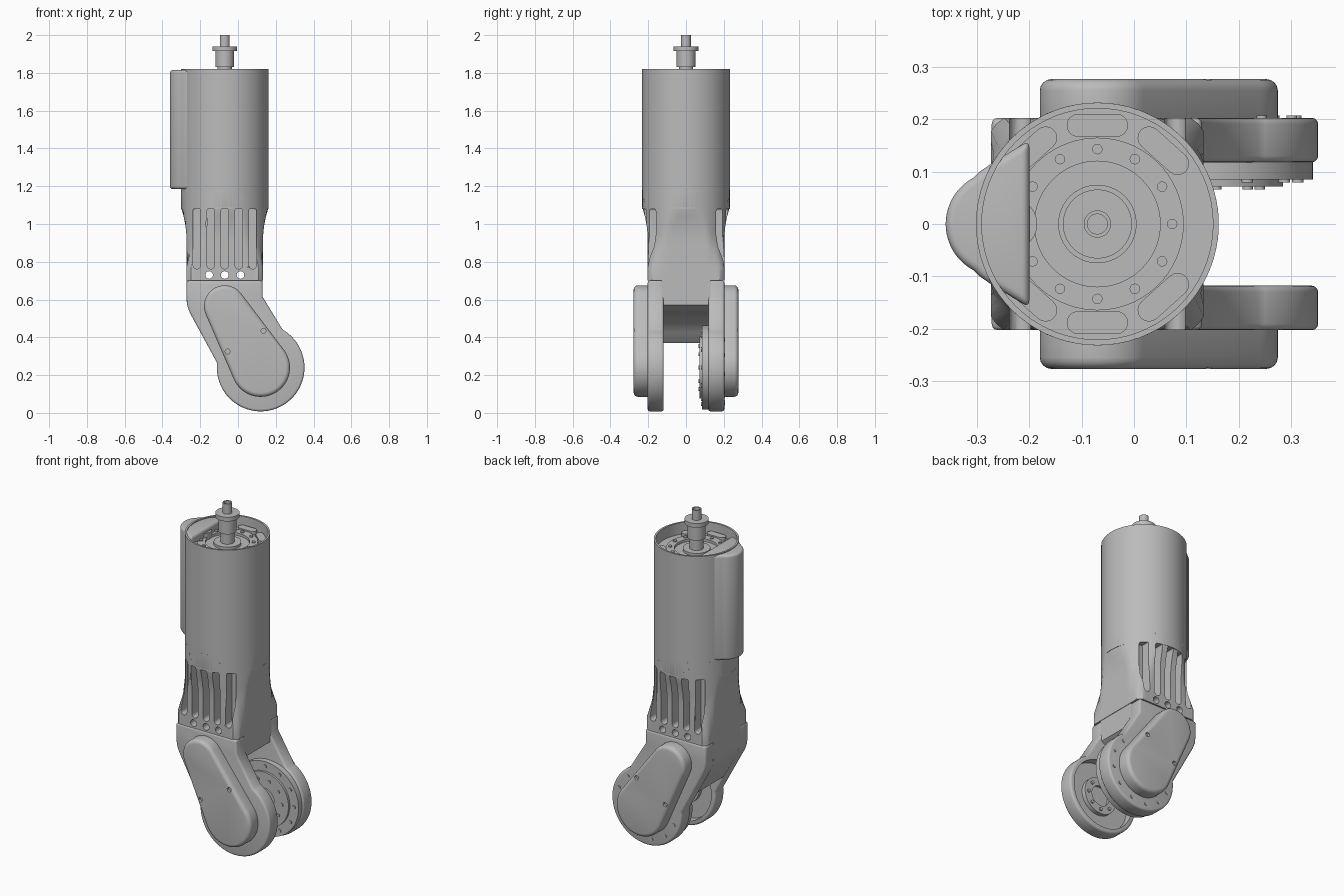
import bpy, bmesh
from math import sin, cos, pi, acos, atan2, hypot, radians

if "Cube" in bpy.data.objects:
    bpy.data.objects.remove(bpy.data.objects["Cube"], do_unlink=True)

grey = bpy.data.materials.new("machined grey")
grey.use_nodes = True
COLOUR = (0.5, 0.5, 0.5, 1)
grey.diffuse_color = COLOUR
grey.node_tree.nodes["Principled BSDF"].inputs["Base Color"].default_value = COLOUR

CX = -0.07                  # axis of the upper tube
JOINT = (0.12, 0.24)        # axis of the lower joint
PIVOT = (CX, 0.565)         # upper end of the side covers


def finish(name, bm):
    bmesh.ops.recalc_face_normals(bm, faces=bm.faces)
    mesh = bpy.data.meshes.new(name)
    bm.to_mesh(mesh)
    bm.free()
    mesh.materials.append(grey)
    obj = bpy.data.objects.new(name, mesh)
    bpy.context.collection.objects.link(obj)
    return obj


def activate(obj):
    bpy.ops.object.select_all(action='DESELECT')
    obj.select_set(True)
    bpy.context.view_layer.objects.active = obj


def modify(obj, kind, **settings):
    activate(obj)
    mod = obj.modifiers.new(kind.title(), kind)
    for key, value in settings.items():
        setattr(mod, key, value)
    bpy.ops.object.modifier_apply(modifier=mod.name)


def add_prism(bm, pts, d0, d1, axis='y'):
    place = (lambda u, v, d: (u, d, v)) if axis == 'y' else (lambda u, v, d: (u, v, d))
    low = [bm.verts.new(place(u, v, d0)) for u, v in pts]
    high = [bm.verts.new(place(u, v, d1)) for u, v in pts]
    bm.faces.new(low)
    bm.faces.new(high)
    for i in range(len(pts)):
        j = (i + 1) % len(pts)
        bm.faces.new((low[i], low[j], high[j], high[i]))


def prisms(name, outlines, d0, d1, axis='y', bevel=0):
    bm = bmesh.new()
    for pts in outlines:
        add_prism(bm, pts, d0, d1, axis)
    obj = finish(name, bm)
    if bevel:
        modify(obj, 'BEVEL', width=bevel, segments=4, limit_method='ANGLE', angle_limit=radians(50))
    return obj


def cut(obj, cutter):
    modify(obj, 'BOOLEAN', operation='DIFFERENCE', solver='EXACT', object=cutter)
    bpy.data.objects.remove(cutter, do_unlink=True)


def arc(c, r, a0, a1, n):
    return [(c[0] + r * cos(radians(a0 + (a1 - a0) * i / n)),
             c[1] + r * sin(radians(a0 + (a1 - a0) * i / n))) for i in range(n + 1)]


def circle(c, r, n=24):
    return arc(c, r, 0, 360, n)[:-1]


def ring(c, radius, r, angles):
    return [circle((c[0] + radius * cos(radians(a)), c[1] + radius * sin(radians(a))), r, 12)
            for a in angles]


def capsule(a, ra, b, rb, n=20):
    phi = math_deg(atan2(b[1] - a[1], b[0] - a[0]))
    beta = math_deg(acos((ra - rb) / hypot(b[0] - a[0], b[1] - a[1])))
    return arc(a, ra, phi + beta, phi + 360 - beta, n) + arc(b, rb, phi - beta, phi + beta, n)


def math_deg(a):
    return a * 180 / pi


def lathe(name, profile, steps=72):
    """Closed loop or axis-to-axis profile of (radius, z) turned round the tube axis."""
    bm = bmesh.new()
    verts = [bm.verts.new((CX + r, 0, z)) for r, z in profile]
    edges = [bm.edges.new(pair) for pair in zip(verts, verts[1:])]
    bmesh.ops.spin(bm, geom=verts + edges, cent=(CX, 0, 0), axis=(0, 0, 1),
                   angle=2 * pi, steps=steps)
    bmesh.ops.remove_doubles(bm, verts=bm.verts, dist=0.0002)
    return finish(name, bm)


# Upper tube with a recessed, stepped floor
lathe("upper_tube", [(0, 1.08), (0.232, 1.08), (0.232, 1.82), (0.221, 1.82), (0.221, 1.75),
                     (0.165, 1.75), (0.165, 1.765), (0.12, 1.765), (0.12, 1.75), (0, 1.75)])

# Output shaft with flange and hollow tip
lathe("output_shaft", [(0, 1.74), (0.075, 1.74), (0.075, 1.765), (0.038, 1.765), (0.038, 1.83),
                       (0.05, 1.83), (0.05, 1.915), (0.066, 1.915), (0.066, 1.94),
                       (0.026, 1.94), (0.026, 2.0), (0.019, 2.0), (0.019, 1.95), (0, 1.95)], 40)

# Details on the tube floor
prisms("floor_screws", ring((CX, 0), 0.143, 0.01, range(0, 360, 30)), 1.76, 1.772, 'z')
prisms("sensor_can", [circle((-0.235, 0), 0.05)], 1.74, 1.79, 'z')
pads = []
for a in (48, 90, 132, 228, 270, 312):
    p, q = [arc((CX, 0), 0.192, a + d, a + d, 1)[0] for d in (-11, 11)]
    pads.append(capsule(p, 0.022, q, 0.022, 8))
prisms("floor_pads", pads, 1.74, 1.772, 'z')

# Cable cover on the tube side
half = [(-0.2, 0.16), (-0.272, 0.116), (-0.295, 0.1)] + arc((-0.26, 0), 0.1, 118, 180, 10)
outline = half + [(x, -y) for x, y in reversed(half[:-1])]
prisms("cable_cover", [outline], 1.185, 1.815, 'z', 0.015)

# Neck, blending the round tube into a square block
bm = bmesh.new()
loops = []
SECTIONS = [(0.6, 0.203, 0.272), (0.77, 0.203, 0.272), (0.88, 0.203, 0.238), (0.94, 0.203, 0.232),
            (0.99, 0.208, 0.232), (1.04, 0.218, 0.232), (1.09, 0.233, 0.232), (1.18, 0.24, 0.232)]
for z, side, radius in SECTIONS:
    loop = []
    for i in range(96):
        a = 2 * pi * i / 96
        r = min(side / max(abs(cos(a)), abs(sin(a))), radius)
        loop.append(bm.verts.new((CX + r * cos(a), r * sin(a), z)))
    loops.append(loop)
for low, high in zip(loops, loops[1:]):
    for i in range(96):
        j = (i + 1) % 96
        bm.faces.new((low[i], low[j], high[j], high[i]))
bm.faces.new(loops[0])
bm.faces.new(loops[-1])
bmesh.ops.bisect_plane(bm, geom=bm.verts[:] + bm.edges[:] + bm.faces[:], plane_co=(0, 0, 0.7),
                       plane_no=(0, 0, 1), clear_inner=True)
bmesh.ops.holes_fill(bm, edges=[e for e in bm.edges if e.is_boundary])
neck = finish("neck", bm)

# Cooling slots on both faces, and bolt holes
slots = [capsule((CX + k * 0.074, 0.782), 0.02, (CX + k * 0.074, 1.068), 0.02, 8)
         for k in range(-2, 3)]
for s in (-1, 1):
    cut(neck, prisms("slot_cutter", slots, s * 0.14, s * 0.3))
    cut(neck, prisms("bolt_cutter", ring((CX, 1.14), 0.083, 0.024, (0, 180)), s * 0.19, s * 0.3))
cut(neck, prisms("pin_cutter", [circle((CX + k * 0.083, 0.73), 0.02) for k in (-1, 0, 1)], -0.3, 0.3))
prisms("upper_bolts", ring((CX, 1.14), 0.083, 0.014, (0, 180)), -0.212, 0.212)

# Bridge between the arms, hollowed round the joint
bridge = [(-0.272, 0.7), (0.13, 0.7), (0.13, 0.57)] + arc(JOINT, 0.3, 98, 146, 12) + [
    (-0.165, 0.37), (-0.255, 0.535), (-0.272, 0.59)]
prisms("bridge", [bridge], -0.13, 0.13)

# Two forked arms with rounded side covers
arm = [(-0.272, 0.7), (0.13, 0.7), (0.13, 0.615)] + arc(JOINT, 0.232, 60, -186, 60) + [
    (-0.255, 0.53), (-0.268, 0.565), (-0.272, 0.6)]
COVER = capsule(PIVOT, 0.11, JOINT, 0.155, 32)
for s, side in ((-1, "front"), (1, "back")):
    plate = prisms(side + "_arm", [arm], s * 0.118, s * 0.203)
    modify(plate, 'BEVEL', width=0.012, segments=3, limit_method='ANGLE', angle_limit=radians(70))
    if s < 0:
        cut(plate, prisms("cup_cutter", [circle(JOINT, 0.205, 64)], -0.165, -0.05))
    cover = prisms(side + "_cover", [COVER], s * 0.17, s * 0.277, bevel=0.022)
    cut(cover, prisms("screw_cutter", [circle((0.135, 0.435), 0.013), circle((-0.055, 0.325), 0.013)],
                      s * 0.262, s * 0.3))

# Bearing hub inside the front cup
hub = prisms("front_hub", [circle(JOINT, 0.11, 48)], -0.17, -0.14)
cut(hub, prisms("hub_cutter", [circle(JOINT, 0.06, 32)], -0.155, -0.1))
prisms("front_hub_bolts", ring(JOINT, 0.085, 0.01, range(0, 360, 45)), -0.145, -0.132)

# Output flange on the back arm
prisms("back_flange", [circle(JOINT, 0.222, 72)], 0.085, 0.125)
rim = prisms("back_flange_rim", [circle(JOINT, 0.165, 64)], 0.072, 0.09)
cut(rim, prisms("rim_cutter", [circle(JOINT, 0.07, 40)], 0.05, 0.084))
prisms("flange_bolts", ring(JOINT, 0.193, 0.011, range(0, 360, 30)), 0.079, 0.09)
prisms("rim_bolts", ring(JOINT, 0.12, 0.01, range(0, 360, 36)), 0.066, 0.08)
prisms("back_arm_bolts", ring(JOINT, 0.193, 0.01, range(-160, 60, 30)), 0.19, 0.207)

# Smooth the round surfaces and keep edges crisp
for obj in [o for o in bpy.data.objects if o.type == 'MESH']:
    activate(obj)
    bpy.ops.object.shade_smooth_by_angle(angle=radians(32))
